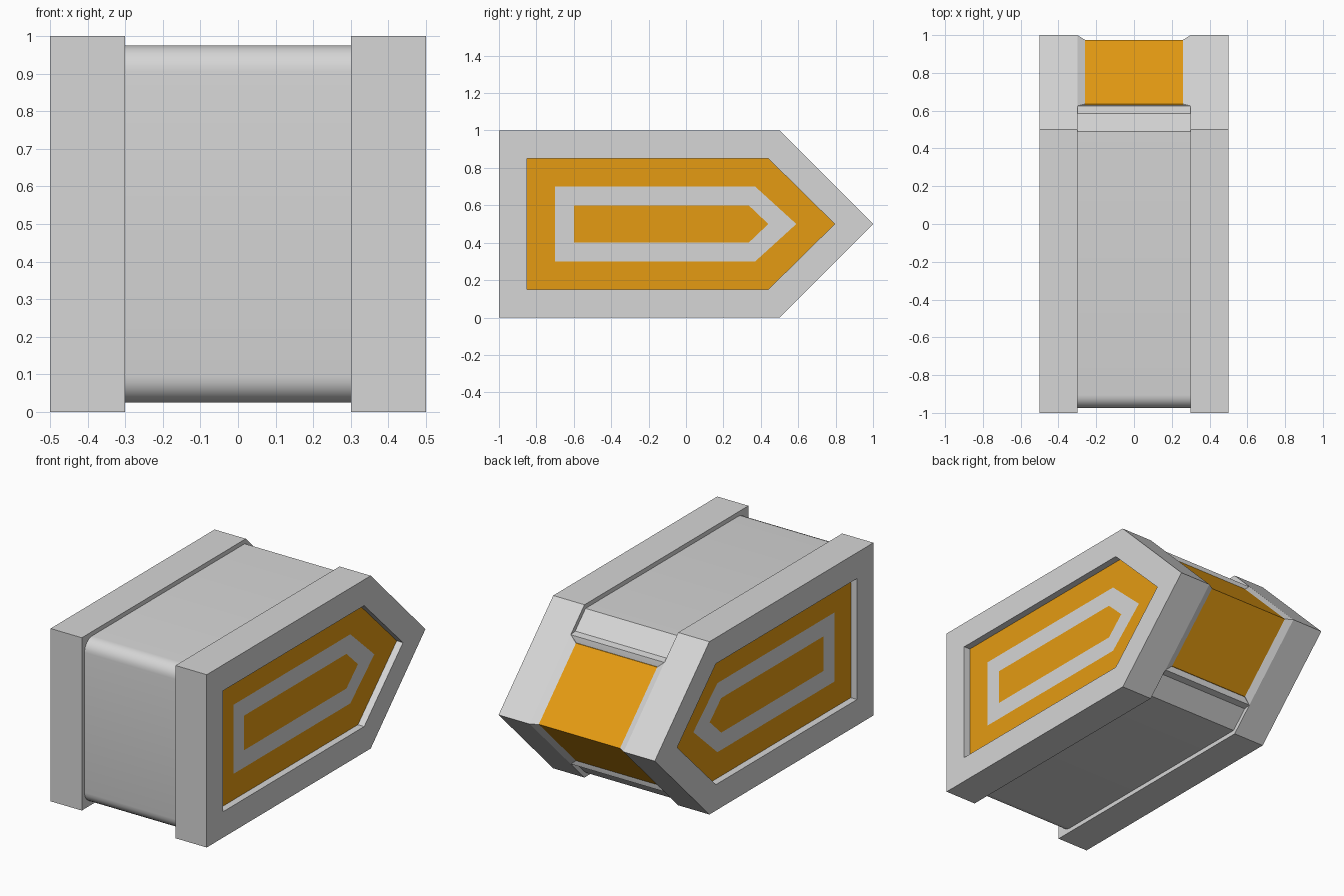
import bpy
import bmesh
from math import sin, cos, radians

if "Cube" in bpy.data.objects:
    bpy.data.objects.remove(bpy.data.objects["Cube"])


def make_material(name, color):
    mat = bpy.data.materials.new(name)
    mat.use_nodes = True
    mat.diffuse_color = color
    mat.node_tree.nodes["Principled BSDF"].inputs["Base Color"].default_value = color
    return mat


GREY, ORANGE = 0, 1
MATERIALS = [make_material("light_grey", (0.67, 0.67, 0.67, 1)),
             make_material("amber_orange", (0.78, 0.328, 0.006, 1))]


def loft(name, sections, band_colors, end_color=GREY):
    """Skin a row of (x, [(y, z), ...]) sections and cap both ends."""
    bm = bmesh.new()
    loops = [[bm.verts.new((x, y, z)) for y, z in pts] for x, pts in sections]
    bm.faces.new(loops[0])
    bm.faces.new(loops[-1]).material_index = end_color
    for a, b, color in zip(loops, loops[1:], band_colors):
        for i in range(len(a)):
            j = (i + 1) % len(a)
            bm.faces.new((a[i], a[j], b[j], b[i])).material_index = color
    bmesh.ops.recalc_face_normals(bm, faces=bm.faces)
    mesh = bpy.data.meshes.new(name)
    bm.to_mesh(mesh)
    bm.free()
    for mat in MATERIALS:
        mesh.materials.append(mat)
    obj = bpy.data.objects.new(name, mesh)
    bpy.context.collection.objects.link(obj)
    return obj


def arrow(front, shoulder, tip, half):
    """Five-sided arrow outline centred on half height."""
    return [(front, 0.5 - half), (front, 0.5 + half), (shoulder, 0.5 + half),
            (tip, 0.5), (shoulder, 0.5 - half)]


# Side plates: recessed orange panel with an inlaid grey arrow ring
rim = arrow(-1, 0.5, 1, 0.5)
recess = arrow(-0.85, 0.44, 0.795, 0.35)
ring_outer = arrow(-0.7, 0.37, 0.59, 0.2)
ring_inner = arrow(-0.6, 0.335, 0.44, 0.1)
for side, s in (("left", 1), ("right", -1)):
    loft(side + "_side_plate",
         [(s * 0.3, rim), (s * 0.5, rim), (s * 0.5, recess), (s * 0.46, recess),
          (s * 0.46, ring_outer), (s * 0.46, ring_inner)],
         [GREY, GREY, GREY, ORANGE, GREY], ORANGE)

# Central body: rounded front edges, sloped back shoulders ending in a lip
R = 0.07
upper = [(-0.975 + R - R * cos(radians(a)), 0.975 - R + R * sin(radians(a)))
         for a in range(0, 91, 15)]
upper += [(0.49, 0.975), (0.585, 0.88), (0.625, 0.874), (0.632, 0.835)]
lower = [(y, 1 - z) for y, z in reversed(upper)]
body = loft("central_body", [(-0.3, upper + lower), (0.3, upper + lower)], [GREY])

# Wedge nose: orange faces with grey flares rising to the side plates
flare = arrow(0.6, 0.625, 1, 0.375)
wedge = arrow(0.6, 0.635, 0.975, 0.34)
loft("wedge_nose", [(-0.3, flare), (-0.26, wedge), (0.26, wedge), (0.3, flare)],
     [GREY, ORANGE, GREY])

# Smooth only the rounded body edges
bpy.ops.object.select_all(action="DESELECT")
body.select_set(True)
bpy.context.view_layer.objects.active = body
bpy.ops.object.shade_smooth_by_angle(angle=radians(30))
